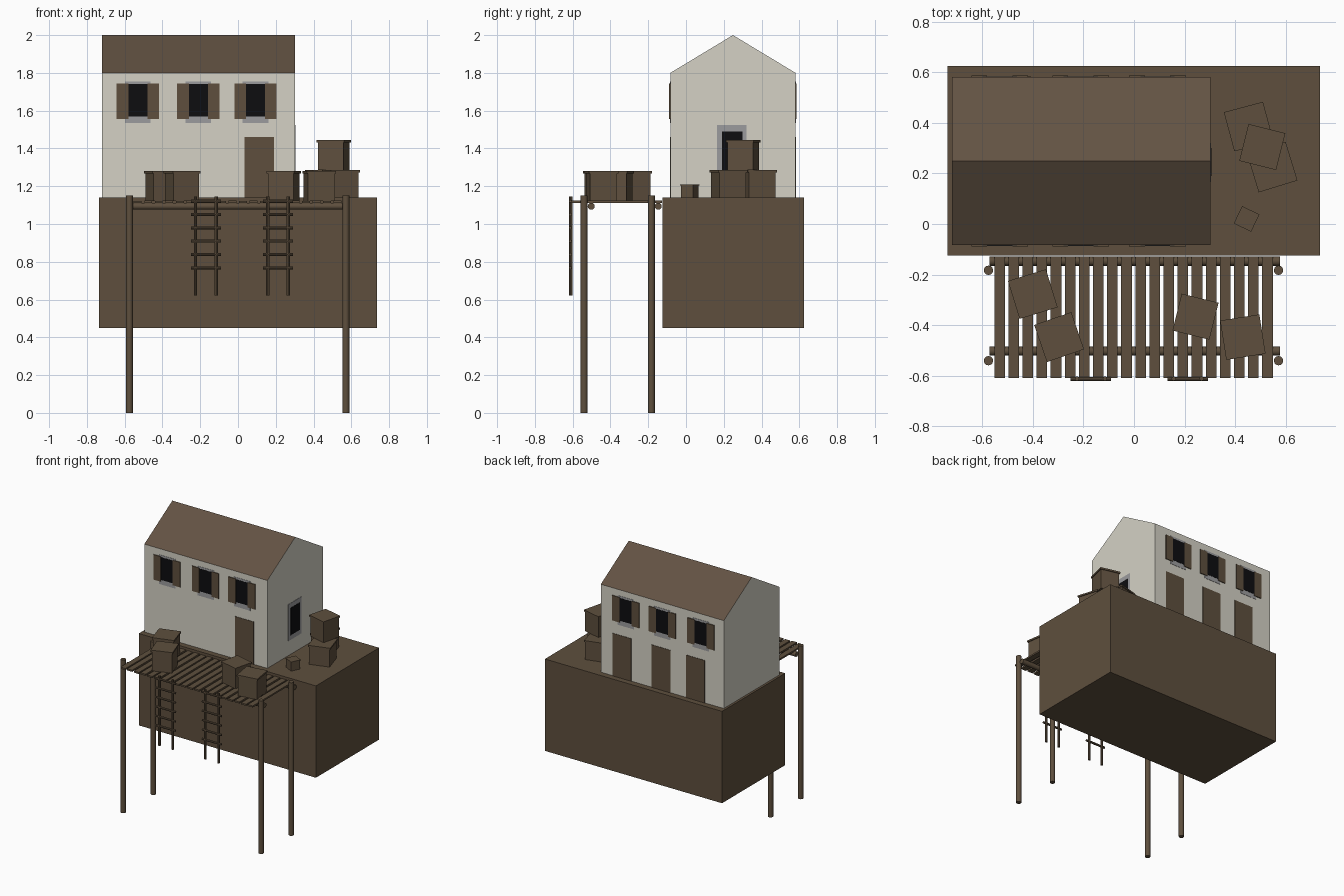
import bpy, bmesh, math
from mathutils import Vector, Matrix

if "Cube" in bpy.data.objects:
    bpy.data.objects.remove(bpy.data.objects["Cube"])


def mat(name, rgb):
    m = bpy.data.materials.new(name)
    m.diffuse_color = (*rgb, 1)
    m.use_nodes = True
    m.node_tree.nodes["Principled BSDF"].inputs["Base Color"].default_value = m.diffuse_color
    return m


WOOD = mat("brown wood", (0.112, 0.078, 0.047))
ROOF = mat("roof brown", (0.125, 0.085, 0.056))
PLASTER = mat("cream plaster", (0.66, 0.64, 0.56))
STONE = mat("grey stone frame", (0.33, 0.33, 0.34))
GLASS = mat("black glass", (0.004, 0.004, 0.005))


def finish(name, bm, *mats):
    me = bpy.data.meshes.new(name)
    bmesh.ops.recalc_face_normals(bm, faces=bm.faces[:])
    bm.to_mesh(me)
    bm.free()
    for m in mats:
        me.materials.append(m)
    ob = bpy.data.objects.new(name, me)
    bpy.context.collection.objects.link(ob)
    return ob


def add_box(bm, lo, hi):
    lo, hi = Vector(lo), Vector(hi)
    bmesh.ops.create_cube(bm, size=1, matrix=Matrix.Translation((lo + hi) / 2)
                          @ Matrix.Diagonal((*(hi - lo), 1)))


def box(name, lo, hi, m):
    bm = bmesh.new()
    add_box(bm, lo, hi)
    return finish(name, bm, m)


def add_rod(bm, a, b, r, sides=12):
    a, b = Vector(a), Vector(b)
    d = b - a
    rot = Vector((0, 0, 1)).rotation_difference(d).to_matrix().to_4x4()
    bmesh.ops.create_cone(bm, cap_ends=True, segments=sides, radius1=r, radius2=r,
                          depth=d.length, matrix=Matrix.Translation((a + b) / 2) @ rot)


def rod(name, a, b, r, sides=12):
    bm = bmesh.new()
    add_rod(bm, a, b, r, sides)
    ob = finish(name, bm, WOOD)
    for p in ob.data.polygons:
        p.use_smooth = len(p.vertices) == 4
    ob.data.set_sharp_from_angle(angle=math.radians(40))
    return ob


# Ground block
box("ground_block", (-0.737, -0.125, 0.45), (0.735, 0.625, 1.14), WOOD)

# House: gabled profile swept along x, roof slopes coloured by direction
X0, X1, Y0, Y1 = -0.72, 0.302, -0.083, 0.58
bm = bmesh.new()
profile = [(Y0, 1.14), (Y1, 1.14), (Y1, 1.80), ((Y0 + Y1) / 2, 2.0), (Y0, 1.80)]
gable = bm.faces.new([bm.verts.new((X0, y, z)) for y, z in profile])
ext = bmesh.ops.extrude_face_region(bm, geom=[gable], use_keep_orig=True)
bmesh.ops.translate(bm, vec=(X1 - X0, 0, 0),
                    verts=[v for v in ext["geom"] if isinstance(v, bmesh.types.BMVert)])
house = finish("house", bm, PLASTER, ROOF)
for p in house.data.polygons:
    p.material_index = 1 if p.normal.z > 0.2 else 0


# Thin wall plates on the front (side -1) and back (side +1)
def plate(name, side, x0, x1, z0, z1, t, m):
    wall = Y0 if side < 0 else Y1
    ys = sorted((wall - side * 0.001, wall + side * t))
    box(name, (x0, ys[0], z0), (x1, ys[1], z1), m)


for side, label in ((-1, "front"), (1, "back")):
    for c in (-0.53, -0.21, 0.093):
        plate(label + "_window_frame", side, c - 0.068, c + 0.068, 1.535, 1.755, 0.002, STONE)
        plate(label + "_window_glass", side, c - 0.051, c + 0.051, 1.57, 1.74, 0.0035, GLASS)
        for s in (-1, 1):
            a, b = sorted((c + s * 0.05, c + s * 0.112))
            plate(label + "_shutter", side, a, b, 1.557, 1.745, 0.006, WOOD)

plate("front_door", -1, 0.035, 0.19, 1.14, 1.46, 0.003, WOOD)
for c in (0.125, -0.20, -0.485):
    plate("back_door", 1, c - 0.078, c + 0.078, 1.14, 1.46, 0.003, WOOD)

# Window on the right gable wall
box("side_window_frame", (X1 - 0.001, 0.165, 1.25), (X1 + 0.002, 0.32, 1.525), STONE)
box("side_window_glass", (X1 - 0.001, 0.19, 1.285), (X1 + 0.0035, 0.30, 1.49), GLASS)

# Deck: posts, cross beams and slats
for x in (-0.575, 0.571):
    for y in (-0.183, -0.54):
        rod("deck_post", (x, y, 0), (x, y, 1.15), 0.0185)
for y in (-0.147, -0.502):
    rod("deck_beam", (-0.57, y, 1.094), (0.576, y, 1.094), 0.0185)
bm = bmesh.new()
for i in range(20):
    x = -0.531 + i * 0.0557
    dz = 0.002 if i % 2 else 0.0
    add_box(bm, (x - 0.021, -0.608, 1.11 + dz), (x + 0.021, -0.128, 1.122 + dz))
finish("deck_slats", bm, WOOD)

# Ladders hanging from the deck edge
for c in (-0.17, 0.212):
    for s in (-1, 1):
        rod("ladder_rail", (c + s * 0.055, -0.611, 0.622), (c + s * 0.055, -0.611, 1.145), 0.009, 8)
    for i in range(6):
        z = 0.768 + i * 0.0705
        rod("ladder_rung", (c - 0.08, -0.612, z), (c + 0.08, -0.612, z), 0.008, 8)


# Crates: body with a slightly overhanging lid
def crate(x, y, z, size, height, angle):
    bm = bmesh.new()
    h, lid = size / 2, height * 0.08
    add_box(bm, (-h * 0.92, -h * 0.92, 0), (h * 0.92, h * 0.92, height - lid))
    add_box(bm, (-h, -h, height - lid), (h, h, height))
    ob = finish("crate", bm, WOOD)
    ob.location = (x, y, z)
    ob.rotation_euler.z = math.radians(angle)


for x, y, z, size, height, angle in (
        (-0.40, -0.277, 1.123, 0.157, 0.158, 17),
        (-0.296, -0.447, 1.123, 0.155, 0.158, 19),
        (0.243, -0.366, 1.123, 0.15, 0.158, -14),
        (0.43, -0.447, 1.123, 0.157, 0.158, 9),
        (0.453, 0.385, 1.14, 0.16, 0.145, 15),
        (0.546, 0.225, 1.14, 0.16, 0.145, 17),
        (0.507, 0.304, 1.285, 0.15, 0.16, -14),
        (0.445, 0.02, 1.14, 0.076, 0.07, -26)):
    crate(x, y, z, size, height, angle)
